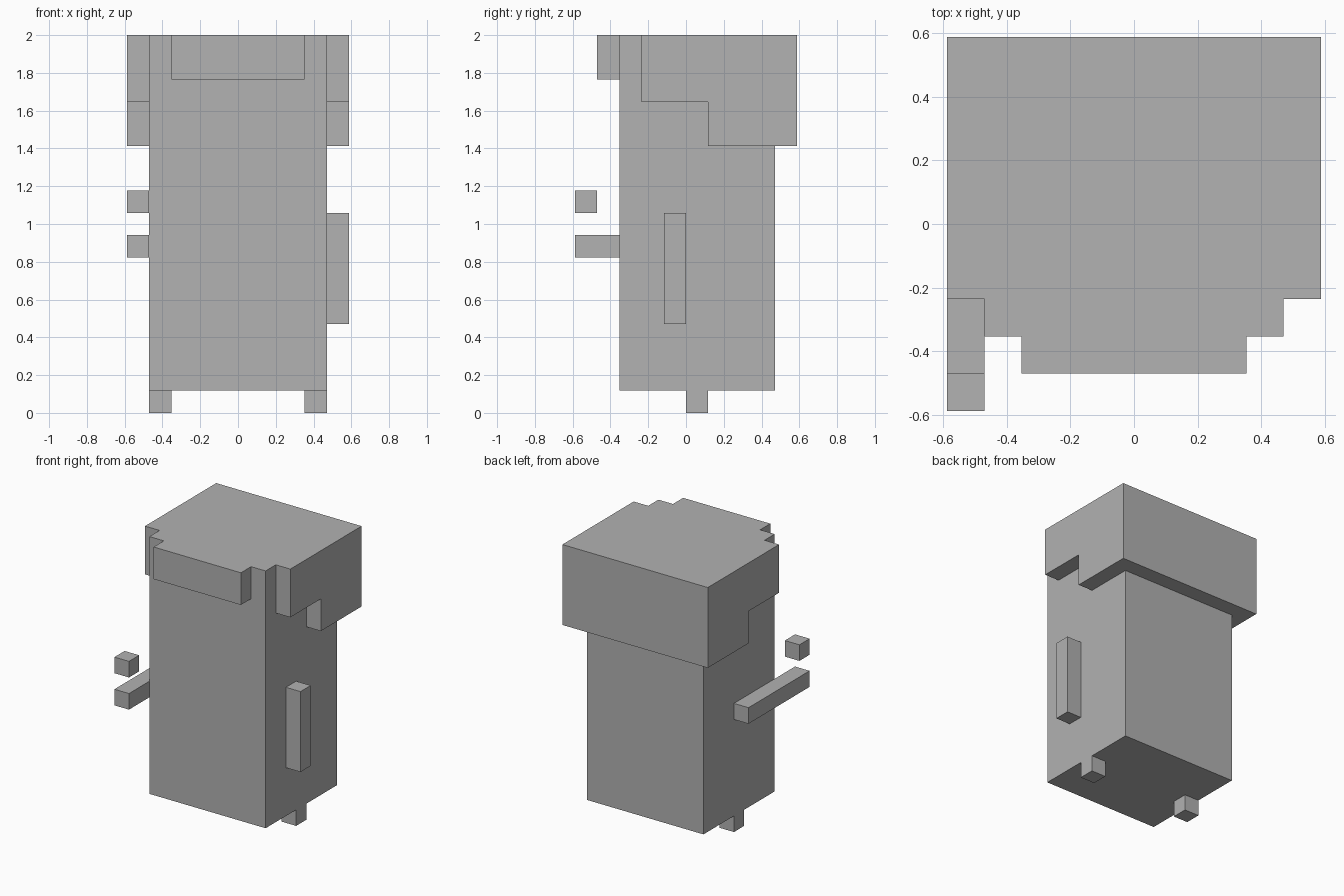
import bpy
import bmesh
from mathutils import Vector

cube = bpy.data.objects.get("Cube")
if cube:
    bpy.data.objects.remove(cube, do_unlink=True)

U = 2 / 17  # one grid block; the model is 17 blocks tall

grey = bpy.data.materials.new("plain grey")
grey.use_nodes = True
colour = (0.445, 0.445, 0.445, 1)
grey.diffuse_color = colour
grey.node_tree.nodes["Principled BSDF"].inputs["Base Color"].default_value = colour


def finish(name, bm):
    bmesh.ops.recalc_face_normals(bm, faces=bm.faces)
    mesh = bpy.data.meshes.new(name)
    bm.to_mesh(mesh)
    bm.free()
    mesh.materials.append(grey)
    obj = bpy.data.objects.new(name, mesh)
    bpy.context.collection.objects.link(obj)
    return obj


def box(name, low, high):
    """Box between two corners, in blocks."""
    bm = bmesh.new()
    bmesh.ops.create_cube(bm, size=1)
    low, high = Vector(low), Vector(high)
    for v in bm.verts:
        v.co = ((low + high) / 2 + v.co * (high - low)) * U
    return finish(name, bm)


def side_slab(name, profile, x0, x1):
    """Side profile (y, z) extruded along x, in blocks."""
    bm = bmesh.new()
    face = bm.faces.new([bm.verts.new((x0 * U, y * U, z * U)) for y, z in profile])
    new = bmesh.ops.extrude_face_region(bm, geom=[face])["geom"]
    verts = [g for g in new if isinstance(g, bmesh.types.BMVert)]
    bmesh.ops.translate(bm, verts=verts, vec=((x1 - x0) * U, 0, 0))
    return finish(name, bm)


# Body and brow
box("body", (-4, -3, 1), (4, 4, 17))
box("front_fringe", (-3, -4, 15), (3, -3, 17))

# Stepped hair on both sides, joined by the back panel
hair_profile = [(-2, 17), (-2, 14), (1, 14), (1, 12), (5, 12), (5, 17)]
for side, sign in (("left", 1), ("right", -1)):
    side_slab(side + "_hair", hair_profile, 4 * sign, 5 * sign)
    # Feet
    inner, outer = sorted((3 * sign, 4 * sign))
    box(side + "_foot", (inner, 0, 0), (outer, 1, 1))
box("back_hair", (-4, 4, 12), (4, 5, 17))

# Hanging left arm, outstretched right arm and the floating block above it
box("left_arm", (4, -1, 4), (5, 0, 9))
box("right_arm", (-5, -5, 7), (-4, 1, 8))
box("floating_block", (-5, -5, 9), (-4, -4, 10))
